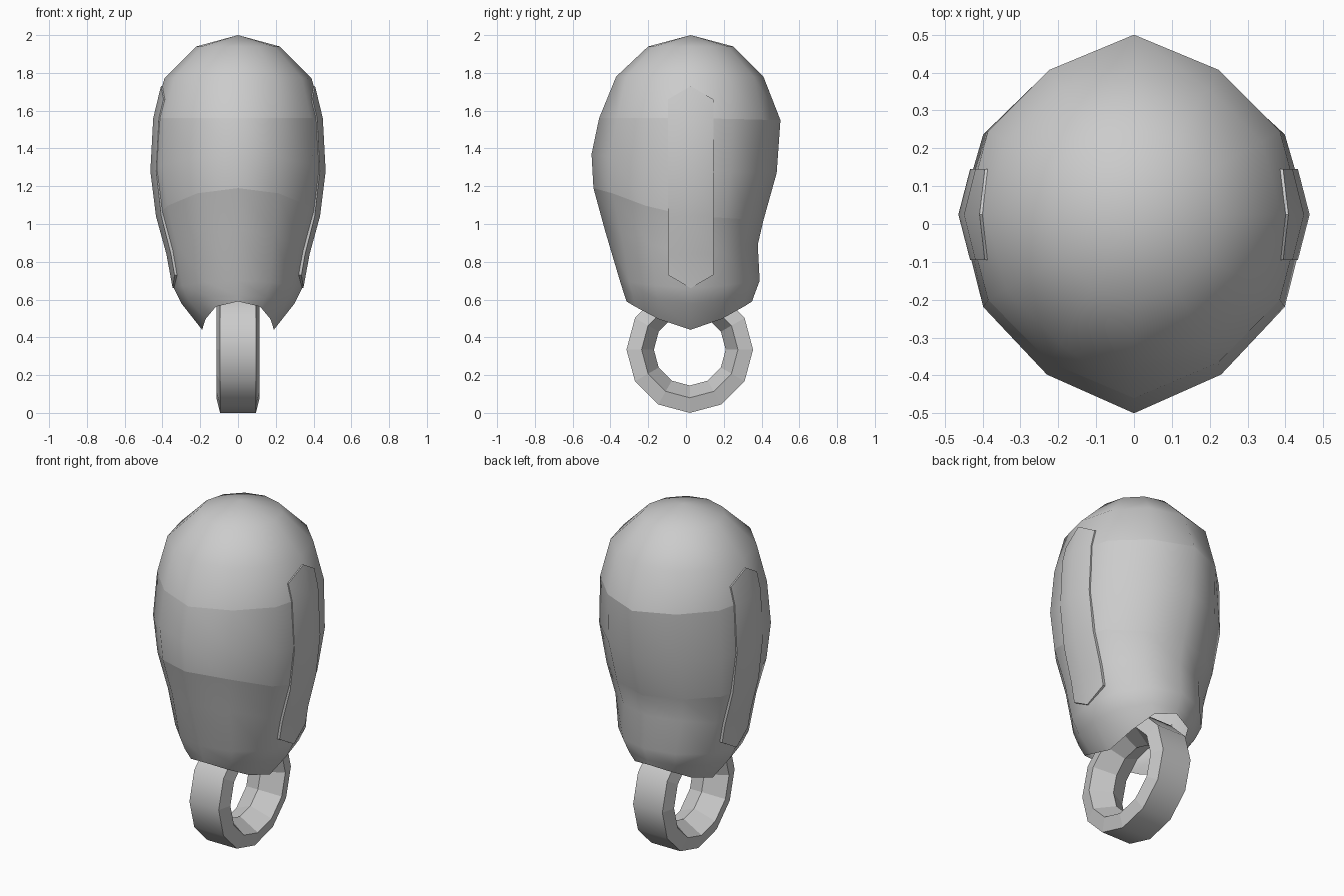
import bpy
import bmesh
from math import sin, cos, pi

cube = bpy.data.objects.get("Cube")
if cube:
    bpy.data.objects.remove(cube)

SEG = 12
CY = 0.025


def material(name, v):
    m = bpy.data.materials.new(name)
    m.use_nodes = True
    m.diffuse_color = (v, v, v, 1)
    m.node_tree.nodes["Principled BSDF"].inputs["Base Color"].default_value = (v, v, v, 1)
    return m


grey = material("plain grey", 0.6)


def finish(bm, name, mat):
    bmesh.ops.recalc_face_normals(bm, faces=bm.faces)
    mesh = bpy.data.meshes.new(name)
    bm.to_mesh(mesh)
    bm.free()
    mesh.materials.append(mat)
    ob = bpy.data.objects.new(name, mesh)
    bpy.context.collection.objects.link(ob)
    return ob


def bridge(bm, a, b, smooth=True):
    n = len(a)
    for i in range(n):
        j = (i + 1) % n
        bm.faces.new((a[i], a[j], b[j], b[i])).smooth = smooth


# Shell rings: front y, front z, side x, side z, back y, back z
RINGS = [
    (-0.20, 1.94, 0.22, 1.94, 0.25, 1.94),
    (-0.37, 1.78, 0.39, 1.77, 0.41, 1.78),
    (-0.46, 1.56, 0.445, 1.56, 0.50, 1.55),
    (-0.50, 1.37, 0.46, 1.28, 0.48, 1.27),
    (-0.49, 1.19, 0.43, 1.04, 0.41, 1.02),
    (-0.43, 0.97, 0.375, 0.84, 0.38, 0.89),
    (-0.35, 0.70, 0.34, 0.66, 0.39, 0.70),
    (-0.325, 0.62, 0.30, 0.58, 0.36, 0.62),
    (-0.315, 0.59, 0.19, 0.44, 0.35, 0.59),
]
SHARP_RINGS = (2, 4)

bm = bmesh.new()
rows = []
for fy, fz, sx, sz, by, bz in RINGS:
    row = []
    for i in range(SEG):
        a = 2 * pi * i / SEG
        c, s = cos(a), sin(a)
        end_y, end_z = (fy, fz) if c > 0 else (by, bz)
        k = abs(c)
        # The belly comes to a slight point at front and back
        pinch = 0.93 if 0.8 < sz < 1.7 and k < 0.9 else 1
        # The rim is wider around its corners
        widen = abs(s) ** -0.3 if sz < 0.5 and abs(s) > 0.1 else 1
        row.append(bm.verts.new((sx * s * widen, CY + (end_y - CY) * k * pinch,
                                 sz + (end_z - sz) * k ** 1.4)))
    rows.append(row)
for a, b in zip(rows, rows[1:]):
    bridge(bm, a, b)
apex = bm.verts.new((0, CY, 2))
for i in range(SEG):
    bm.faces.new((apex, rows[0][i], rows[0][(i + 1) % SEG])).smooth = True
for r in SHARP_RINGS:
    for i in range(SEG):
        bm.edges.get((rows[r][i], rows[r][(i + 1) % SEG])).smooth = False
finish(bm, "shell", grey)

# Side strips, nearly flush with the shell: ridge x, ridge z, edge x, edge z
STRIP = [
    (0.408, 1.73, 0.394, 1.66),
    (0.449, 1.56, 0.419, 1.56),
    (0.464, 1.28, 0.433, 1.28),
    (0.434, 1.04, 0.406, 1.04),
    (0.379, 0.84, 0.355, 0.84),
    (0.346, 0.66, 0.336, 0.73),
]
for name, side in (("left_strip", 1), ("right_strip", -1)):
    bm = bmesh.new()
    strip = [[bm.verts.new((side * px, CY + dy, pz)) for px, dy, pz in
              ((ex, -0.12, ez), (x, 0, z), (ex, 0.12, ez))] for x, z, ex, ez in STRIP]
    for a, b in zip(strip, strip[1:]):
        for i in (0, 1):
            bm.faces.new((a[i], a[i + 1], b[i + 1], b[i])).smooth = True
    # Sink a thin border into the shell
    border = [e for e in bm.edges if e.is_boundary]
    for e in border:
        e.smooth = False
    for g in bmesh.ops.extrude_edge_only(bm, edges=border)["geom"]:
        if isinstance(g, bmesh.types.BMVert):
            g.co.x -= side * 0.015
        elif isinstance(g, bmesh.types.BMFace):
            g.smooth = False
    finish(bm, name, grey)

# Hanging ring: x, radius of its cross-section
SECTION = [(-0.095, 0.335), (0.095, 0.335), (0.115, 0.255), (0, 0.19), (-0.115, 0.255)]
bm = bmesh.new()
loops = [[bm.verts.new((x, 0.02 + r * sin(2 * pi * i / SEG), 0.335 + r * cos(2 * pi * i / SEG)))
          for i in range(SEG)] for x, r in SECTION]
for k, a in enumerate(loops):
    bridge(bm, a, loops[(k + 1) % len(loops)], smooth=(k == 0))
finish(bm, "ring", grey)
